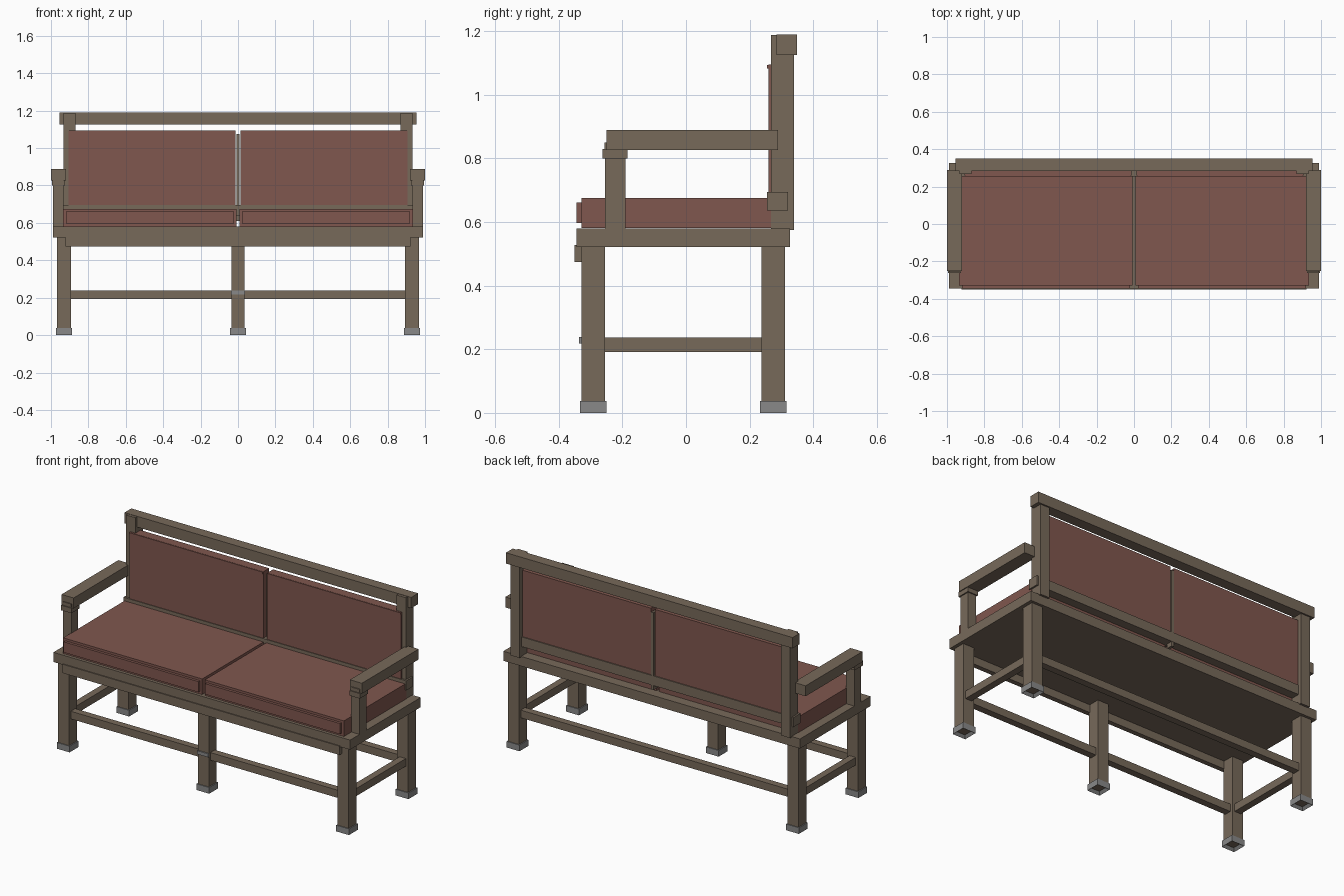
import bpy, bmesh

cube = bpy.data.objects.get("Cube")
if cube:
    bpy.data.objects.remove(cube, do_unlink=True)


def material(name, rgb):
    m = bpy.data.materials.new(name)
    m.use_nodes = True
    colour = (*rgb, 1.0)
    m.diffuse_color = colour
    m.node_tree.nodes["Principled BSDF"].inputs["Base Color"].default_value = colour
    return m


WOOD = material("weathered_wood", (0.185, 0.142, 0.102))
FABRIC = material("dull_red_fabric", (0.215, 0.095, 0.077))
METAL = material("grey_metal", (0.25, 0.25, 0.25))


def box(name, x, y, z, mat, hollow_base=False):
    """Box spanning the given (low, high) ranges."""
    bm = bmesh.new()
    bmesh.ops.create_cube(bm, size=1)
    for v in bm.verts:
        v.co = [lo + (c + 0.5) * (hi - lo) for c, (lo, hi) in zip(v.co, (x, y, z))]
    if hollow_base:
        # Small socket in the underside of a foot
        bm.normal_update()
        base = min(bm.faces, key=lambda f: f.calc_center_median().z)
        bmesh.ops.inset_region(bm, faces=[base], thickness=0.02)
        bmesh.ops.translate(bm, verts=base.verts, vec=(0, 0, 0.015))
        base.material_index = 1
    mesh = bpy.data.meshes.new(name)
    bm.to_mesh(mesh)
    bm.free()
    mesh.materials.append(mat)
    if hollow_base:
        mesh.materials.append(WOOD)
    obj = bpy.data.objects.new(name, mesh)
    bpy.context.collection.objects.link(obj)
    return obj


def pair(name, x, y, z, mat, **kw):
    """The same box on the left (+x) and the right (-x)."""
    box("left_" + name, x, y, z, mat, **kw)
    box("right_" + name, (-x[1], -x[0]), y, z, mat, **kw)


# Legs and feet
FRONT, BACK = (-0.329, -0.255), (0.237, 0.311)
for place, y in (("front", FRONT), ("back", BACK)):
    foot_y = (y[0] - 0.005, y[1] + 0.005)
    pair(place + "_leg", (0.894, 0.967), y, (0.03, 0.53), WOOD)
    pair(place + "_foot", (0.888, 0.973), foot_y, (0, 0.037), METAL, hollow_base=True)
    # Long stretcher between the legs
    mid = sum(y) / 2
    box(place + "_stretcher", (-0.9, 0.9), (mid - 0.021, mid + 0.021), (0.192, 0.238), WOOD)
box("middle_leg", (-0.036, 0.036), FRONT, (0.03, 0.53), WOOD)
box("middle_foot", (-0.042, 0.042), (-0.334, -0.25), (0, 0.037), METAL, hollow_base=True)
box("middle_leg_plate", (-0.037, 0.037), (-0.336, -0.328), (0.218, 0.239), METAL)
pair("side_stretcher", (0.91, 0.952), (-0.26, 0.24), (0.191, 0.237), WOOD)

# Seat base and front apron
box("seat_base", (-0.988, 0.988), (-0.345, 0.327), (0.522, 0.58), WOOD)
box("front_apron", (-0.922, 0.922), (-0.351, -0.322), (0.475, 0.528), WOOD)

# Arms
pair("arm_post", (0.932, 0.988), (-0.255, -0.191), (0.575, 0.83), WOOD)
pair("arm_cap", (0.926, 0.995), (-0.262, -0.184), (0.8, 0.83), WOOD)
pair("arm_cap_step", (0.932, 0.988), (-0.256, -0.19), (0.83, 0.851), WOOD)
pair("armrest", (0.92, 1.0), (-0.25, 0.29), (0.826, 0.889), WOOD)

# Back frame
pair("back_post", (0.87, 0.932), (0.267, 0.34), (0.575, 1.188), WOOD)
box("top_rail", (-0.955, 0.955), (0.284, 0.349), (1.125, 1.19), WOOD)
box("lower_back_rail", (-0.942, 0.942), (0.255, 0.321), (0.637, 0.695), WOOD)
box("back_divider", (-0.008, 0.008), (0.283, 0.32), (0.61, 1.075), WOOD)

# Cushions, with a raised front pad on the seat and a lip on top of the back
pair("back_cushion", (0.013, 0.905), (0.259, 0.315), (0.68, 1.095), FABRIC)
pair("back_cushion_lip", (0.015, 0.903), (0.255, 0.262), (1.083, 1.094), FABRIC)
pair("seat_cushion", (0.009, 0.935), (-0.328, 0.268), (0.581, 0.675), FABRIC)
pair("seat_cushion_front", (0.022, 0.92), (-0.344, -0.316), (0.597, 0.661), FABRIC)
